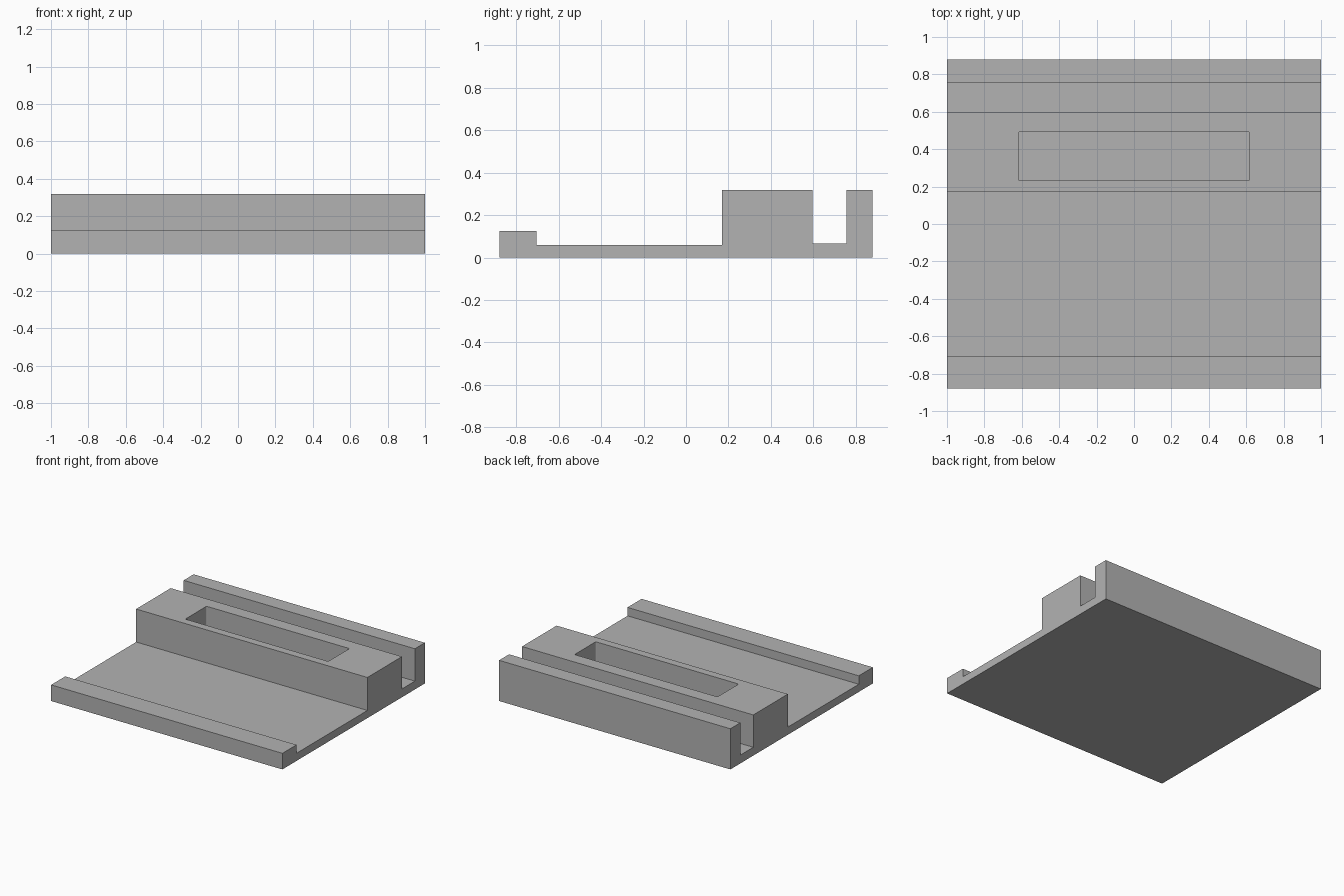
import bpy, bmesh, math

if "Cube" in bpy.data.objects:
    bpy.data.objects.remove(bpy.data.objects["Cube"])

grey = bpy.data.materials.new("plain grey")
grey.diffuse_color = (0.45, 0.45, 0.45, 1)
grey.use_nodes = True
grey.node_tree.nodes["Principled BSDF"].inputs["Base Color"].default_value = grey.diffuse_color


def prism(name, outline, direction):
    """Extrude a closed outline of 3D points along a direction."""
    bm = bmesh.new()
    face = bm.faces.new([bm.verts.new(p) for p in outline])
    new = bmesh.ops.extrude_face_region(bm, geom=[face])["geom"]
    bmesh.ops.translate(bm, vec=direction,
                        verts=[v for v in new if isinstance(v, bmesh.types.BMVert)])
    bmesh.ops.recalc_face_normals(bm, faces=bm.faces)
    mesh = bpy.data.meshes.new(name)
    bm.to_mesh(mesh)
    bm.free()
    mesh.materials.append(grey)
    obj = bpy.data.objects.new(name, mesh)
    bpy.context.collection.objects.link(obj)
    return obj


# Stand body: side profile with front lip, flat deck, raised block, slot and back wall
profile = [(-0.88, 0), (0.88, 0), (0.88, 0.318), (0.757, 0.318),
           (0.757, 0.065), (0.597, 0.065), (0.597, 0.318), (0.17, 0.318),
           (0.17, 0.06), (-0.706, 0.06), (-0.706, 0.126), (-0.88, 0.126)]
body = prism("stand_body", [(-1, y, z) for y, z in profile], (2, 0, 0))

# Pocket cutter: rectangle with slightly rounded corners
half_x, half_y, mid_y, floor, radius = 0.618, 0.131, 0.363, 0.065, 0.01
outline = []
for i, (sx, sy) in enumerate([(1, 1), (-1, 1), (-1, -1), (1, -1)]):
    for step in range(5):
        a = math.pi / 2 * (i + step / 4)
        outline.append((sx * (half_x - radius) + radius * math.cos(a),
                        mid_y + sy * (half_y - radius) + radius * math.sin(a), floor))
cutter = prism("pocket_cutter", outline, (0, 0, 0.4))
cutter.hide_render = True
cutter.hide_set(True)

# Cut the pocket into the raised block
cut = body.modifiers.new("pocket", 'BOOLEAN')
cut.operation = 'DIFFERENCE'
cut.solver = 'EXACT'
cut.object = cutter
